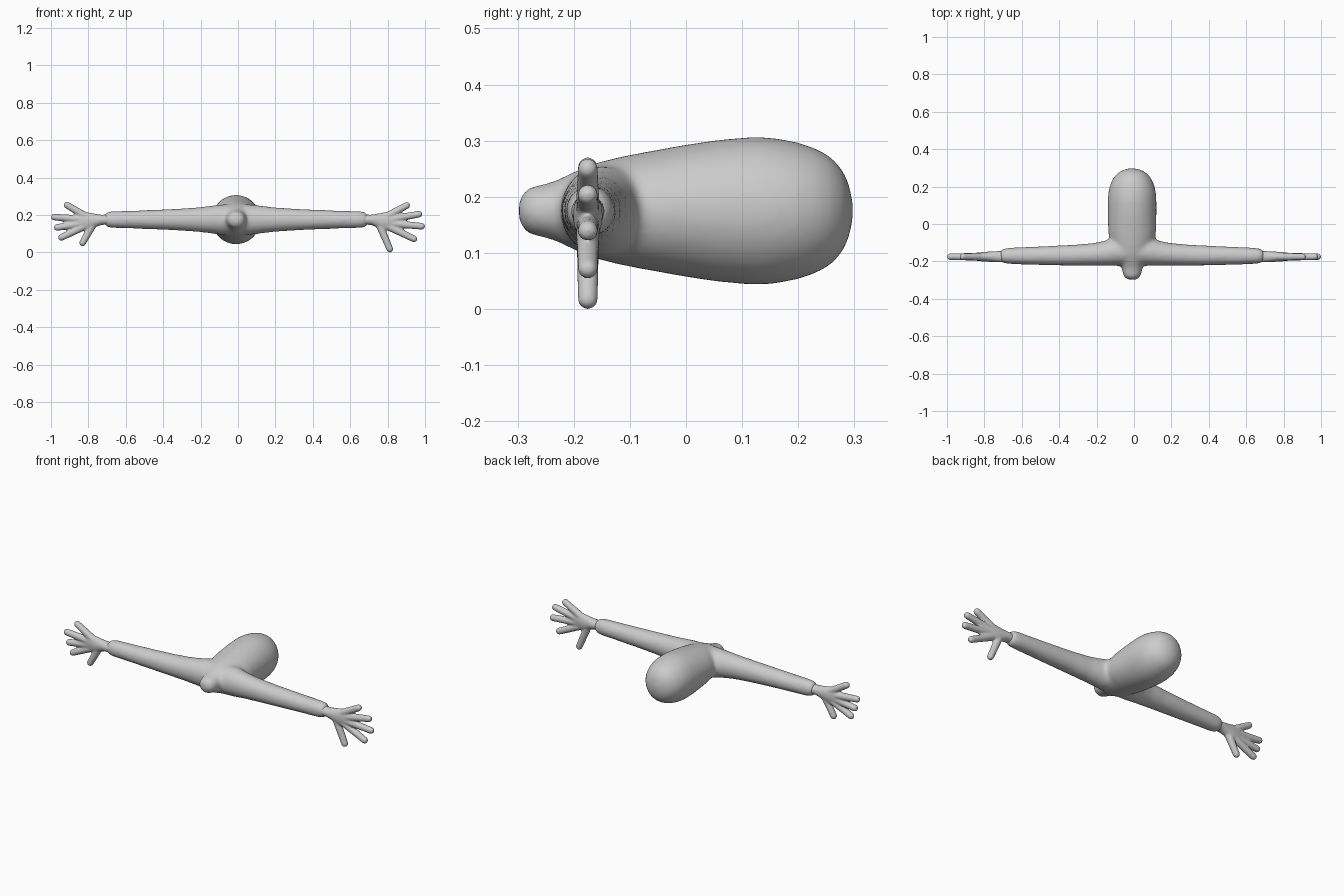
import bpy, bmesh, math
from mathutils import Vector

if "Cube" in bpy.data.objects:
    bpy.data.objects.remove(bpy.data.objects["Cube"])

CX, AY, AZ = -0.01, -0.175, 0.175   # body centre line, arm depth, arm height


def tube(bm, stations, n=32):
    """Closed loft: each station is (centre, half width, half height)."""
    d = (Vector(stations[-1][0]) - Vector(stations[0][0])).normalized()
    u = Vector((1, 0, 0)) if abs(d.y) > 0.9 else Vector((0, 1, 0))
    v = d.cross(u).normalized()
    rings = []
    for c, ru, rv in stations:
        rings.append([bm.verts.new(Vector(c) + u * ru * math.cos(2 * math.pi * i / n)
                                   + v * rv * math.sin(2 * math.pi * i / n)) for i in range(n)])
    faces = [bm.faces.new(rings[0]), bm.faces.new(rings[-1])]
    for a, b in zip(rings, rings[1:]):
        for i in range(n):
            j = (i + 1) % n
            faces.append(bm.faces.new((a[i], a[j], b[j], b[i])))
    bmesh.ops.recalc_face_normals(bm, faces=faces)


def capsule(bm, a, b, r0, r1):
    """Round-ended finger from a to tip b."""
    a, b = Vector(a), Vector(b)
    d = (b - a).normalized()
    end = b - d * r1
    st = [(a, r0, r0)]
    for k in range(6):
        t = k / 5 * math.radians(82)
        r = r1 * math.cos(t)
        st.append((end + d * r1 * math.sin(t), r, r))
    tube(bm, st, 20)


def finish(name, bm, voxel, smooth):
    """Fuse overlapping pieces into one soft skin."""
    me = bpy.data.meshes.new(name)
    bm.to_mesh(me)
    bm.free()
    ob = bpy.data.objects.new(name, me)
    bpy.context.collection.objects.link(ob)
    m = ob.modifiers.new("fuse", 'REMESH')
    m.mode = 'VOXEL'
    m.voxel_size = voxel
    m.use_smooth_shade = True
    s = ob.modifiers.new("soften", 'SMOOTH')
    s.factor = 0.5
    s.iterations = smooth
    return ob


# torso with neck stub at the front: (y, half width, half height)
bm = bmesh.new()
torso = [(-0.298, .018, .018), (-0.292, .034, .032), (-0.28, .045, .042), (-0.26, .052, .047),
         (-0.24, .055, .051), (-0.22, .058, .060), (-0.20, .066, .070), (-0.16, .090, .086),
         (-0.11, .115, .098), (-0.05, .127, .109), (0.0, .129, .118), (0.06, .130, .127),
         (0.12, .130, .132), (0.16, .128, .130), (0.20, .121, .122), (0.235, .107, .110),
         (0.26, .090, .095), (0.28, .067, .072), (0.292, .040, .044), (0.297, .018, .018)]
tube(bm, [((CX, y, AZ), a, b) for y, a, b in torso], 48)

# arms, flaring into the torso at the back: (x, y back, y front, half height)
arm = [(0.0, -.06, -.224, .085), (0.10, -.075, -.224, .079), (0.14, -.088, -.224, .073),
       (0.20, -.101, -.223, .066), (0.30, -.110, -.223, .059), (0.40, -.115, -.222, .054),
       (0.55, -.122, -.218, .048), (0.66, -.127, -.214, .045), (0.69, -.132, -.209, .041),
       (0.706, -.148, -.197, .026)]
for s in (1, -1):
    tube(bm, [((CX + s * x, (b + f) / 2, AZ), (b - f) / 2, h) for x, b, f, h in arm])
finish("torso_and_arms", bm, 0.009, 14)

# hands: finger tips as (x, z), thumb last
palm = [(.66, .175, .030, .028), (.72, .174, .030, .027), (.75, .171, .028, .035),
        (.79, .166, .026, .048), (.83, .165, .022, .050), (.865, .163, .016, .038)]
bases = [(.80, .19), (.82, .176), (.82, .155), (.81, .14), (.765, .15)]
tips = {1: [(.928, .259), (.995, .207), (1.01, .138), (.967, .064), (.829, .001)],
        -1: [(.920, .262), (.990, .190), (.975, .130), (.950, .072), (.830, .035)]}
for s, name in ((1, "hand_right_side"), (-1, "hand_left_side")):
    bm = bmesh.new()
    tube(bm, [((CX + s * x, AY, z), a, b) for x, z, a, b in palm])
    for (bx, bz), (tx, tz) in zip(bases, tips[s]):
        capsule(bm, (CX + s * bx, AY, bz), (CX + s * tx, AY, tz), .021, .018)
    finish(name, bm, 0.005, 5)
